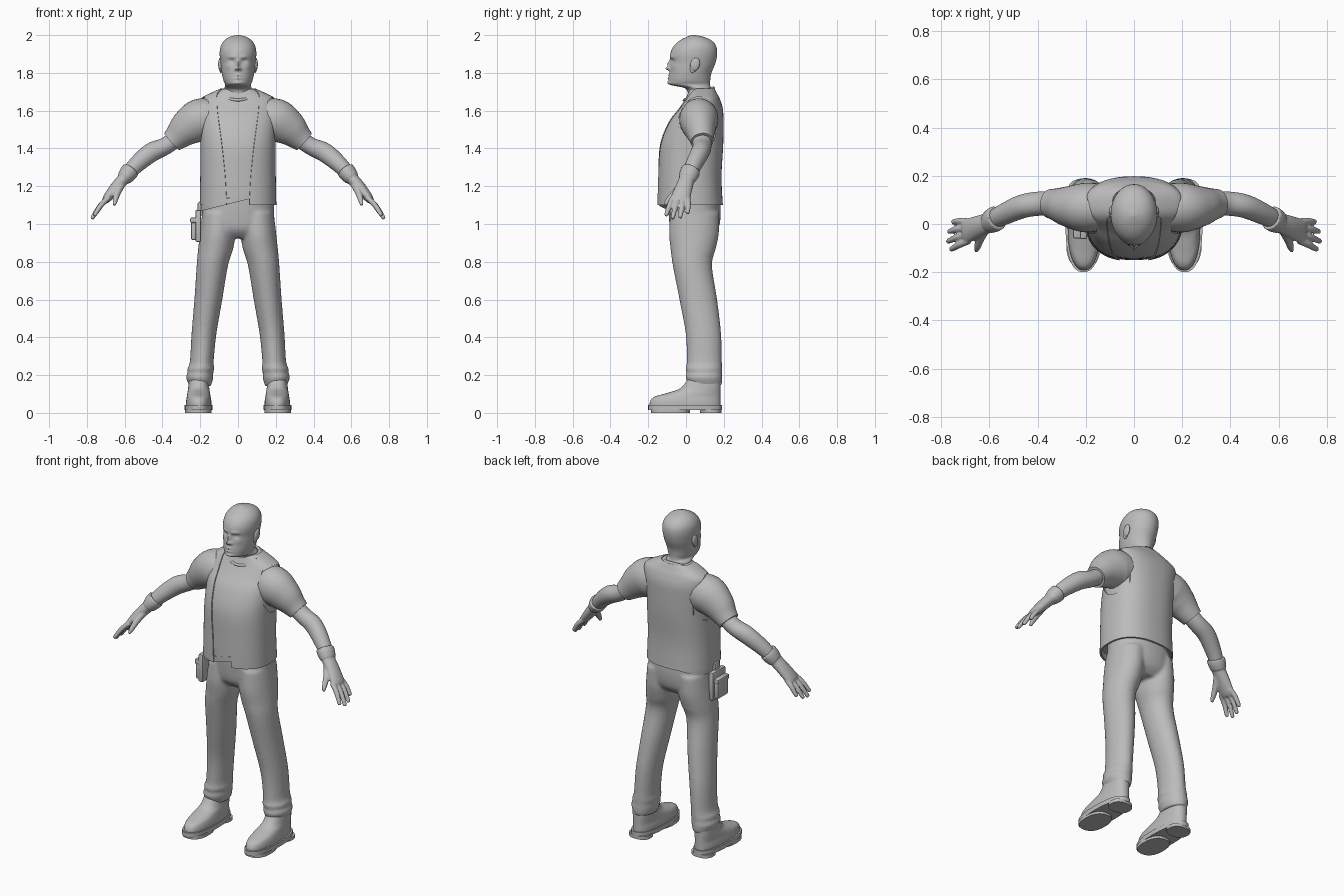
import bpy, bmesh, math
from math import sin, cos, pi, radians
from mathutils import Vector, Matrix

if "Cube" in bpy.data.objects:
    bpy.data.objects.remove(bpy.data.objects["Cube"])

grey = bpy.data.materials.new("plain grey")
grey.use_nodes = True
grey.diffuse_color = (0.5, 0.5, 0.5, 1)
grey.node_tree.nodes["Principled BSDF"].inputs["Base Color"].default_value = (0.5, 0.5, 0.5, 1)


def blend(keys, steps):
    """Catmull-Rom interpolation of key tuples."""
    rows = []
    last = len(keys) - 1
    for i in range(last):
        quad = zip(keys[max(i - 1, 0)], keys[i], keys[i + 1], keys[min(i + 2, last)])
        quad = list(quad)
        for k in range(steps):
            t = k / steps
            rows.append([b + t * ((c - a) / 2 + t * ((a - 2.5 * b + 2 * c - d / 2)
                         + t * (1.5 * (b - c) + (d - a) / 2))) for a, b, c, d in quad])
    return rows + [list(keys[-1])]


def loft(bm, keys, flat=True, power=2, segs=32, steps=5):
    """Skin rings (x, y, z, radius, radius[, front gap]); flat rings lie level, others follow the path."""
    rows = blend(keys, steps)
    centres = [Vector(r[:3]) for r in rows]
    is_open = len(keys[0]) > 5
    count = segs + 1 if is_open else segs
    grid = []
    for i, row in enumerate(rows):
        a, b = row[3:5]
        u, v = Vector((1, 0, 0)), Vector((0, 1, 0))
        if not flat:
            along = (centres[min(i + 1, len(rows) - 1)] - centres[max(i - 1, 0)]).normalized()
            v = (v - along * v.dot(along)).normalized()
            u = along.cross(v)
        skip = math.asin(min(row[5] / a, 0.98) ** (power / 2)) if is_open else 0
        ring = []
        for j in range(count):
            t = -pi / 2 + skip + (2 * pi - 2 * skip) * j / segs
            c, s = (math.copysign(abs(f) ** (2 / power), f) for f in (cos(t), sin(t)))
            ring.append(bm.verts.new(centres[i] + u * a * c + v * b * s))
        grid.append(ring)
    for low, high in zip(grid, grid[1:]):
        for j in range(segs):
            k = (j + 1) % count
            bm.faces.new((low[j], low[k], high[k], high[j]))
    if not is_open:
        bm.faces.new(grid[0][::-1])
        bm.faces.new(grid[-1])
        bmesh.ops.recalc_face_normals(bm, faces=bm.faces)
    return [vert for ring in grid for vert in ring]


def finish(name, bm, *mods, angle=40):
    """Turn a bmesh into a shaded object with its modifiers applied."""
    mesh = bpy.data.meshes.new(name)
    bm.to_mesh(mesh)
    bm.free()
    mesh.materials.append(grey)
    obj = bpy.data.objects.new(name, mesh)
    bpy.context.collection.objects.link(obj)
    for kind, settings in mods:
        mod = obj.modifiers.new(kind.title(), kind)
        for key, value in settings.items():
            setattr(mod, key, value)
    bpy.ops.object.select_all(action='DESELECT')
    obj.select_set(True)
    bpy.context.view_layer.objects.active = obj
    bpy.ops.object.convert(target='MESH')
    bpy.ops.object.shade_smooth_by_angle(angle=radians(angle))
    return obj


def box(bm, centre, size):
    place = Matrix.Translation(centre) @ Matrix.Diagonal((*size, 1))
    bmesh.ops.create_cube(bm, size=1, matrix=place)


mirror = ('MIRROR', {})


def fuse(size):
    return ('REMESH', {"mode": 'VOXEL', "voxel_size": size})


def relax(times):
    return ('SMOOTH', {"factor": 0.5, "iterations": times})


# Head and neck, with facial forms pushed out of or into the front
bm = bmesh.new()
profile = [(1.66, .01, .135, .078), (1.715, .0, .132, .073), (1.737, -.083, .128, .068),
           (1.76, -.091, .128, .077), (1.8, -.087, .135, .086), (1.85, -.081, .155, .092),
           (1.9, -.083, .165, .097), (1.94, -.066, .16, .092), (1.97, -.035, .137, .074),
           (1.99, .002, .096, .046), (2.0, .03, .05, .01)]
loft(bm, [(0, (f + b) / 2, z, w, (b - f) / 2) for z, f, b, w in profile], segs=96, steps=7)
features = [(0, 1.823, .011, .01, .024), (0, 1.848, .009, .018, .017), (.015, 1.819, .007, .007, .01),
            (.033, 1.884, .022, .008, .007), (.033, 1.863, .014, .01, -.013), (.033, 1.861, .009, .005, .006),
            (0, 1.789, .02, .005, .007), (0, 1.771, .018, .006, .007), (0, 1.748, .022, .01, .007),
            (.052, 1.833, .018, .016, .005)]
for v in bm.verts:
    if v.co.y < .02 and v.co.z > 1.73:
        x, z = abs(v.co.x), v.co.z
        v.co.y -= sum(h * math.exp(-((x - fx) / sx) ** 2 - ((z - fz) / sz) ** 2)
                      for fx, fz, sx, sz, h in features)
finish("head", bm, angle=60)

# Ears
bm = bmesh.new()
for dx, dy, dz, r in ((.094, .048, 1.845, 1), (.091, .038, 1.825, .7)):
    place = Matrix.Translation((dx, dy, dz)) @ Matrix.Rotation(-.25, 4, 'X')
    bmesh.ops.create_uvsphere(bm, u_segments=20, v_segments=12, radius=r,
                              matrix=place @ Matrix.Diagonal((.011, .025, .036, 1)))
finish("ears", bm, mirror)

# Shirt body and the open vest share one set of rings
torso = [(0, .02, 1.1, .203, .175, .06), (0, .018, 1.25, .2, .17, .068), (0, .027, 1.42, .2, .17, .086),
         (0, .05, 1.54, .205, .148, .102), (0, .075, 1.61, .206, .12, .11), (0, .085, 1.66, .2, .095, .112),
         (0, .085, 1.69, .152, .08, .11), (0, .083, 1.718, .09, .068, .086)]
bm = bmesh.new()
loft(bm, [(x, y, max(z, 1.145) - .004, a * .97, b * .97) for x, y, z, a, b, g in torso], power=2.4, segs=64)
finish("shirt_body", bm, angle=60)

bm = bmesh.new()
bmesh.ops.create_cone(bm, cap_ends=True, segments=48, radius1=1, radius2=1, depth=1)
bm.transform(Matrix.Translation((0, .068, 1.535)) @ Matrix.Diagonal((1, .108, .138, 1)) @ Matrix.Rotation(pi / 2, 4, 'Y'))
for v in bm.verts:
    v.co.x = .3 if v.co.x > 0 else .155
cutter = finish("armhole_cutter", bm, mirror)
cutter.hide_render = True
bm = bmesh.new()
loft(bm, torso, power=2.4, segs=64)
finish("vest", bm, ('SOLIDIFY', {"thickness": .01, "offset": -1}),
       ('BOOLEAN', {"object": cutter, "operation": 'DIFFERENCE', "solver": 'EXACT'}))
bpy.data.objects.remove(cutter)

# Crew collar
bm = bmesh.new()
ring = [bm.verts.new((.083 * cos(t) * (1 + .12 * w), .068 + .077 * sin(t) * (1 + .12 * w),
                      1.688 + .032 * sin(t) + .009 * h))
        for t in (2 * pi * i / 48 for i in range(48)) for w, h in ((0, 1), (1, 0), (0, -1), (-1, 0))]
for i in range(48):
    for k in range(4):
        n, m = (i + 1) % 48, (k + 1) % 4
        bm.faces.new((ring[4 * i + k], ring[4 * n + k], ring[4 * n + m], ring[4 * i + m]))
bmesh.ops.recalc_face_normals(bm, faces=bm.faces)
finish("collar", bm, angle=100)

# Sleeves and bare arms
bm = bmesh.new()
loft(bm, [(.12, .072, 1.56, .1, .095), (.2, .068, 1.55, .113, .103), (.27, .073, 1.508, .096, .086),
          (.32, .081, 1.463, .072, .068), (.35, .085, 1.436, .06, .06)], flat=False)
finish("sleeves", bm, mirror)

bm = bmesh.new()
loft(bm, [(.29, .08, 1.48, .048, .05), (.38, .085, 1.415, .046, .05), (.46, .074, 1.378, .051, .049),
          (.54, .04, 1.312, .044, .044), (.6, .01, 1.245, .034, .036)], flat=False)
finish("arms", bm, mirror)

# Gloves: cuff, palm, four fingers and thumb fused together
bm = bmesh.new()
loft(bm, [(.568, .026, 1.285, .048, .052), (.585, .016, 1.264, .047, .052), (.604, .006, 1.24, .039, .046)],
     flat=False, steps=2)
loft(bm, [(.59, .01, 1.255, .034, .04), (.645, -.01, 1.195, .031, .045), (.69, -.028, 1.14, .024, .05),
          (.705, -.033, 1.12, .016, .045)], flat=False)
for i, reach in enumerate((.9, 1.05, 1, .8)):
    spread = (i - 1.5) * .026
    base = Vector((.685, -.03 + spread, 1.14))
    knuckle = base + Vector((.045, -.008 + spread * .3, -.045)) * reach
    tip = knuckle + Vector((.036, -.012 + spread * .2, -.056)) * reach
    loft(bm, [(*base, .015, .015), (*knuckle, .014, .014), (*tip, .011, .011),
              (*(tip + (tip - knuckle) * .1), .005, .005)], flat=False, segs=16)
loft(bm, [(.615, -.015, 1.215, .022, .022), (.638, -.06, 1.165, .018, .018), (.65, -.095, 1.125, .014, .014),
          (.655, -.112, 1.1, .008, .008)], flat=False, segs=16)
finish("gloves", bm, fuse(.005), relax(3), mirror, angle=70)

# Trousers: hips and two legs fused together, bunched at the hems
bm = bmesh.new()
loft(bm, [(0, .042, 1.15, .19, .138), (0, .046, 1.05, .19, .138), (0, .045, .97, .185, .125),
          (0, .045, .925, .12, .085)], power=2.2, segs=48)
leg = [(.1, .046, 1.06, .09, .13), (.108, .042, .95, .094, .132), (.118, .038, .87, .093, .12),
       (.136, .034, .78, .083, .104), (.157, .065, .6, .074, .1), (.18, .092, .42, .066, .094),
       (.192, .097, .27, .063, .093), (.197, .094, .235, .072, .097), (.199, .097, .212, .067, .093),
       (.203, .095, .19, .073, .097), (.201, .1, .155, .062, .09), (.201, .1, .14, .058, .085)]
for side in (1, -1):
    loft(bm, [(x * side, *rest) for x, *rest in leg])
finish("trousers", bm, fuse(.009), relax(6), angle=70)

# Slanting belt
bm = bmesh.new()
for v in loft(bm, [(0, .02, 1.118, .2, .17), (0, .02, 1.15, .2, .17)], power=2.4, segs=64, steps=1):
    v.co.z += .25 * v.co.x
finish("belt", bm)

# Hip pouch: hanger, back plate, pocket and flap
bm = bmesh.new()
for centre, size in (((-.204, 0, 1.075), (.02, .05, .08)), ((-.21, 0, .99), (.03, .125, .17)),
                     ((-.231, -.005, .97), (.034, .1, .11)), ((-.235, -.005, 1.02), (.036, .11, .03))):
    box(bm, centre, size)
finish("hip_pouch", bm, ('BEVEL', {"width": .008, "segments": 2}))

# Shoes: soft upper, then welt plate with heel and forefoot pads
bm = bmesh.new()
upper = [(.03, -.192, .067), (.06, -.19, .067), (.085, -.168, .063), (.104, -.105, .06),
         (.13, -.03, .056), (.18, .01, .052)]
loft(bm, [(.208, (front + .183) / 2, z, w, (.183 - front) / 2) for z, front, w in upper], power=2.3, segs=48)
finish("shoe_uppers", bm, mirror, angle=60)

bm = bmesh.new()
for low, high, front, back, width in ((.014, .042, -.2, .19, .074), (0, .02, -.185, .02, .071),
                                      (0, .02, .075, .188, .066)):
    loft(bm, [(.21, (front + back) / 2, z, width, (back - front) / 2) for z in (low, high)],
         power=2.4, segs=48, steps=1)
finish("shoe_soles", bm, mirror)
